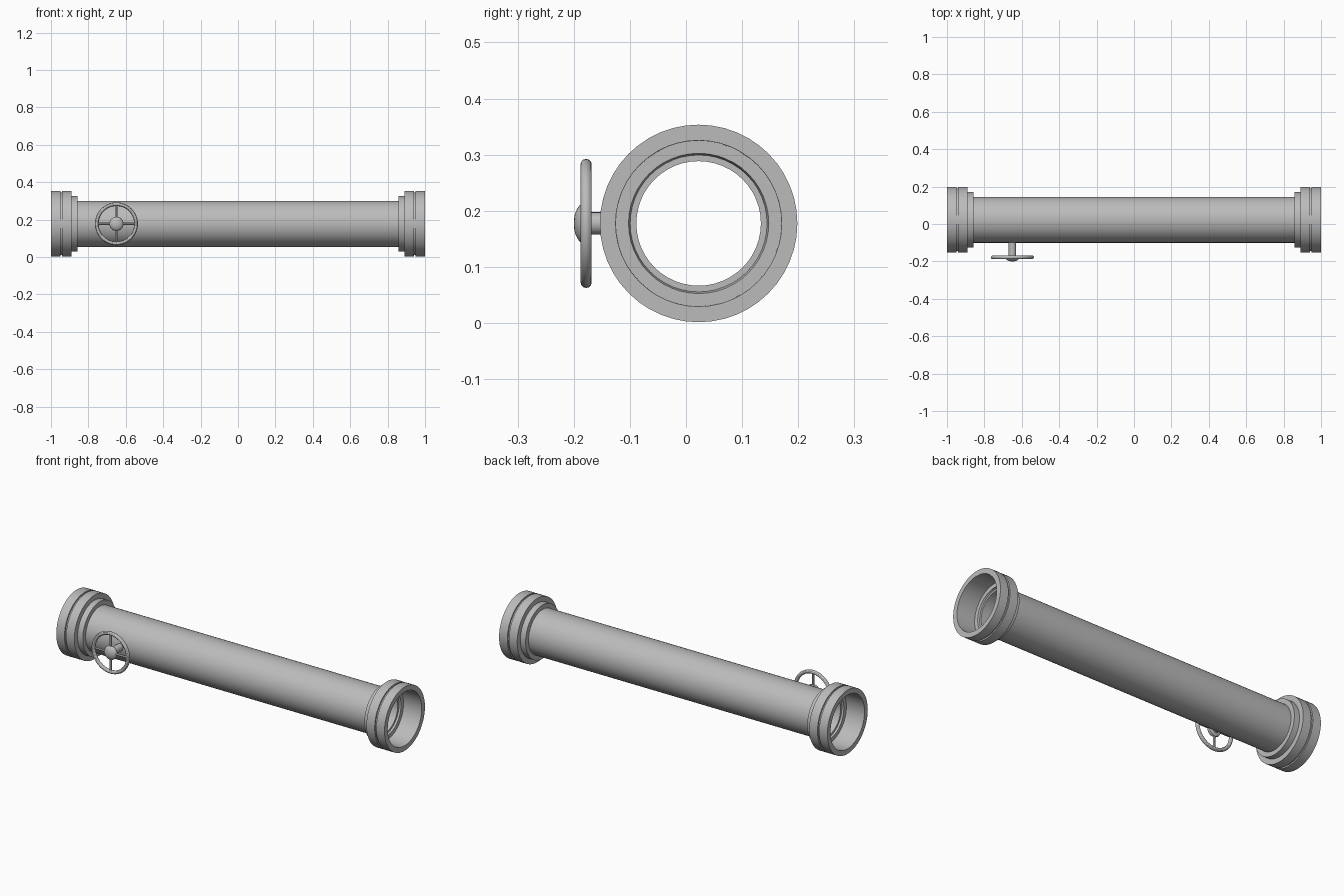
import bpy, bmesh
from math import pi, cos, sin
from mathutils import Matrix, Vector

cube = bpy.data.objects.get("Cube")
if cube:
    bpy.data.objects.remove(cube, do_unlink=True)

CY, CZ = 0.0225, 0.1775          # pipe axis
WHEEL = Vector((-0.65, -0.178, CZ))

metal = bpy.data.materials.new("grey_metal")
metal.use_nodes = True
grey = (0.5, 0.5, 0.5, 1)
metal.diffuse_color = grey
metal.node_tree.nodes["Principled BSDF"].inputs["Base Color"].default_value = grey


def finish(name, bm):
    bmesh.ops.remove_doubles(bm, verts=bm.verts, dist=1e-5)
    bmesh.ops.recalc_face_normals(bm, faces=bm.faces)
    mesh = bpy.data.meshes.new(name)
    bm.to_mesh(mesh)
    bm.free()
    mesh.materials.append(metal)
    obj = bpy.data.objects.new(name, mesh)
    bpy.context.collection.objects.link(obj)
    bpy.ops.object.select_all(action='DESELECT')
    obj.select_set(True)
    bpy.context.view_layer.objects.active = obj
    bpy.ops.object.shade_smooth_by_angle(angle=pi / 6)
    return obj


def lathe(name, profile, origin, axis, steps=48, closed=True):
    """Spin (distance along axis, radius) points around the axis."""
    bm = bmesh.new()
    axis = Vector(axis)
    up = Vector((0, 0, 1))
    verts = [bm.verts.new(Vector(origin) + axis * d + up * r) for d, r in profile]
    pairs = list(zip(verts, verts[1:]))
    if closed:
        pairs.append((verts[-1], verts[0]))
    edges = [bm.edges.new(p) for p in pairs]
    bmesh.ops.spin(bm, geom=verts + edges, cent=origin, axis=axis,
                   angle=2 * pi, steps=steps, use_merge=True)
    return finish(name, bm)


# Hollow main pipe
lathe("pipe", [(-0.88, 0.123), (0.88, 0.123), (0.88, 0.111), (-0.88, 0.111)],
      (0, CY, CZ), (1, 0, 0))

# Stepped, grooved coupling at each end
coupling = [(0.858, 0.122), (0.858, 0.148), (0.89, 0.148), (0.89, 0.176),
            (0.94, 0.176), (0.94, 0.168), (0.95, 0.168), (0.95, 0.176),
            (1.0, 0.176), (1.0, 0.148), (0.89, 0.148 - 0.0005), (0.89, 0.125),
            (0.88, 0.122)]
for side, sign in (("left", 1), ("right", -1)):
    lathe(side + "_coupling", coupling, (0, CY, CZ), (sign, 0, 0))

# Valve stem and domed hub
lathe("valve_stem", [(-0.005, 0), (-0.005, 0.02), (0.09, 0.02), (0.09, 0)],
      WHEEL, (0, 1, 0), 24, False)
dome = [(-0.022 * sin(a), 0.038 * cos(a)) for a in (i * pi / 16 for i in range(8))]
lathe("wheel_hub", [(0.01, 0), (0.01, 0.026), (0.006, 0.036)] + dome + [(-0.022, 0)],
      WHEEL, (0, 1, 0), 24, False)

# Hand wheel rim
rim = [(0.01 * sin(a), 0.105 + 0.01 * cos(a)) for a in (i * pi / 6 for i in range(12))]
lathe("wheel_rim", rim, WHEEL, (0, 1, 0))

# Four spokes
bm = bmesh.new()
for i in range(4):
    place = (Matrix.Translation(WHEEL) @ Matrix.Rotation(i * pi / 2, 4, 'Y')
             @ Matrix.Translation((0, 0, 0.06)))
    bmesh.ops.create_cone(bm, cap_ends=True, segments=12, radius1=0.006,
                          radius2=0.006, depth=0.09, matrix=place)
finish("wheel_spokes", bm)
